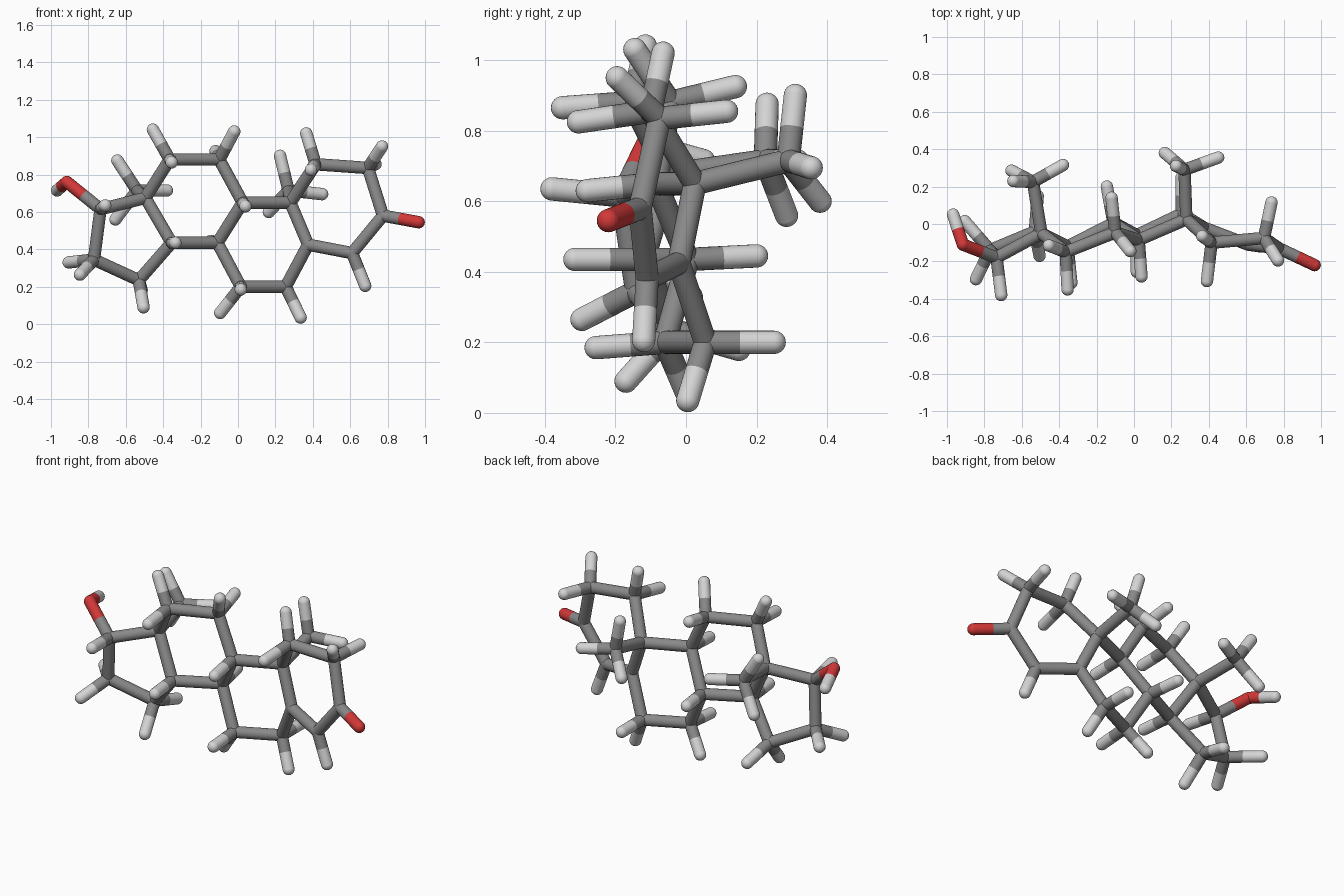
import bpy
import bmesh
from mathutils import Matrix, Vector

cube = bpy.data.objects.get("Cube")
if cube:
    bpy.data.objects.remove(cube, do_unlink=True)

RADIUS = 0.033
BOND_REACH = 0.34      # heavy atoms closer than this are joined
SIDES = 24


def make_material(name, colour):
    mat = bpy.data.materials.new(name)
    mat.use_nodes = True
    mat.diffuse_color = (*colour, 1)
    bsdf = next(n for n in mat.node_tree.nodes if n.type == "BSDF_PRINCIPLED")
    bsdf.inputs["Base Color"].default_value = (*colour, 1)
    bsdf.inputs["Roughness"].default_value = 0.5
    return mat


MATERIALS = {
    "carbon": make_material("carbon grey", (0.25, 0.25, 0.25)),
    "hydrogen": make_material("hydrogen pale grey", (0.66, 0.66, 0.66)),
    "oxygen": make_material("oxygen red", (0.65, 0.04, 0.04)),
}

# Carbon skeleton: three six-sided rings, one five-sided ring, two branches
carbons = [
    (.415, -.10, .855), (.695, -.075, .835), (.775, -.13, .58),
    (.61, -.11, .38), (.375, -.02, .425), (.255, .055, .2),
    (.015, -.06, .2), (-.11, .005, .435), (.025, -.085, .65),
    (.28, .025, .65), (-.1, -.045, .88), (-.365, -.15, .88),
    (-.495, -.05, .675), (-.355, -.12, .435), (-.53, -.04, .235),
    (-.77, -.14, .345), (-.735, -.18, .615),
    (-.54, .225, .715), (.27, .29, .715),
]
oxygens = [(.966, -.22, .545), (-.915, -.11, .76)]

# Hydrogen tips, each joined to its nearest heavy atom
ring_hydrogens = [
    (.365, -.065, 1.02), (.39, -.305, .825),
    (.77, -.195, .95), (.735, .115, .855), (.68, -.12, .205),
    (.335, .005, .035), (.255, .25, .2),
    (.015, -.255, .185), (-.095, 0, .06),
    (-.145, .2, .445), (.04, -.28, .63),
    (-.02, -.145, 1.03), (-.12, .14, .925),
    (-.455, -.115, 1.04), (-.355, -.35, .865), (-.335, -.315, .435),
]
end_hydrogens = [
    (-.505, -.17, .09), (-.515, .15, .18),
    (-.905, .015, .33), (-.845, -.295, .265),
    (-.71, -.38, .635), (-.967, .05, .715),
]
methyl_hydrogens = [
    (-.645, .23, .875), (-.655, .285, .56), (-.38, .315, .715),
    (.225, .31, .9), (.45, .355, .695), (.165, .38, .6),
]


def add_half_stick(bm, direction):
    """Open tube from the atom centre to the middle of its bond."""
    half = direction / 2
    turn = half.to_track_quat("Z", "Y").to_matrix().to_4x4()
    bmesh.ops.create_cone(bm, cap_ends=False, segments=SIDES,
                          radius1=RADIUS, radius2=RADIUS, depth=half.length,
                          matrix=Matrix.Translation(half / 2) @ turn)


def build_atom(name, kind, centre, neighbours):
    """Round joint plus its share of every stick that meets there."""
    bm = bmesh.new()
    bmesh.ops.create_uvsphere(bm, u_segments=SIDES, v_segments=SIDES // 2,
                              radius=RADIUS)
    for other in neighbours:
        add_half_stick(bm, other - centre)
    for face in bm.faces:
        face.smooth = True
    mesh = bpy.data.meshes.new(name)
    bm.to_mesh(mesh)
    bm.free()
    mesh.materials.append(MATERIALS[kind])
    obj = bpy.data.objects.new(name, mesh)
    obj.location = centre
    bpy.context.collection.objects.link(obj)


# Collect the atoms and work out which ones are joined
heavy = [("carbon", Vector(p)) for p in carbons]
heavy += [("oxygen", Vector(p)) for p in oxygens]
light = [("hydrogen", Vector(p))
         for p in ring_hydrogens + end_hydrogens + methyl_hydrogens]
atoms = heavy + light
links = {i: [] for i in range(len(atoms))}


def join(a, b):
    links[a].append(atoms[b][1])
    links[b].append(atoms[a][1])


for i in range(len(heavy)):
    for j in range(i):
        if (heavy[i][1] - heavy[j][1]).length < BOND_REACH:
            join(i, j)
for k, (kind, tip) in enumerate(light, start=len(heavy)):
    join(k, min(range(len(heavy)), key=lambda h: (heavy[h][1] - tip).length))

# Build every atom with its half sticks
counts = {}
for i, (kind, centre) in enumerate(atoms):
    counts[kind] = counts.get(kind, 0) + 1
    build_atom(f"{kind}_stick_{counts[kind]}", kind, centre, links[i])
